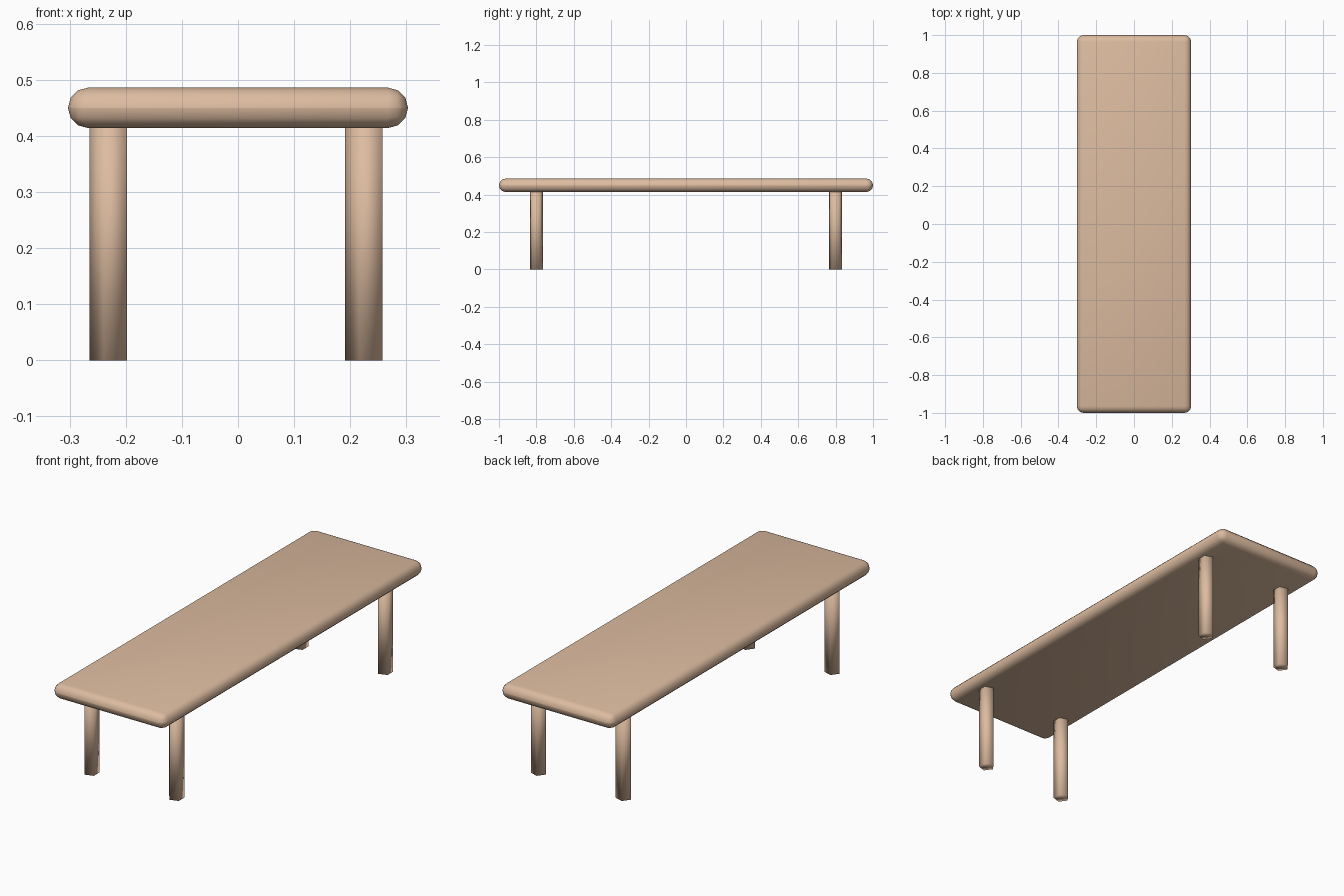
import bpy
from math import pi

cube = bpy.data.objects.get("Cube")
if cube:
    bpy.data.objects.remove(cube, do_unlink=True)

# Single wood colour
wood = bpy.data.materials.new("light_wood")
wood.use_nodes = True
color = (0.72, 0.50, 0.35, 1)
wood.diffuse_color = color
wood.node_tree.nodes["Principled BSDF"].inputs["Base Color"].default_value = color

TOP_Z, THICK, LEG_R = 0.45, 0.072, 0.037

# Table top: slab with fully rounded edges
bpy.ops.mesh.primitive_cube_add(size=1, location=(0, 0, TOP_Z))
top = bpy.context.object
top.name = "table_top"
top.scale = (0.606, 2, THICK)
bpy.ops.object.transform_apply(location=False, rotation=False, scale=True)
bevel = top.modifiers.new("round_edges", "BEVEL")
bevel.width = THICK / 2 - 0.0003
bevel.segments = 3
bpy.ops.object.modifier_apply(modifier=bevel.name)
bpy.ops.object.shade_smooth_by_angle(angle=pi / 4)
top.data.materials.append(wood)

# Four five-sided legs, softly shaded, all turned the same way
for end, y in (("front", -0.8), ("back", 0.8)):
    for side, x in (("right", -0.228), ("left", 0.228)):
        bpy.ops.mesh.primitive_cylinder_add(
            vertices=5, radius=LEG_R, depth=TOP_Z,
            location=(x, y, TOP_Z / 2), rotation=(0, 0, pi / 2))
        leg = bpy.context.object
        leg.name = f"{end}_{side}_leg"
        bpy.ops.object.transform_apply(location=False, rotation=True, scale=False)
        bpy.ops.object.shade_smooth()
        leg.data.materials.append(wood)
